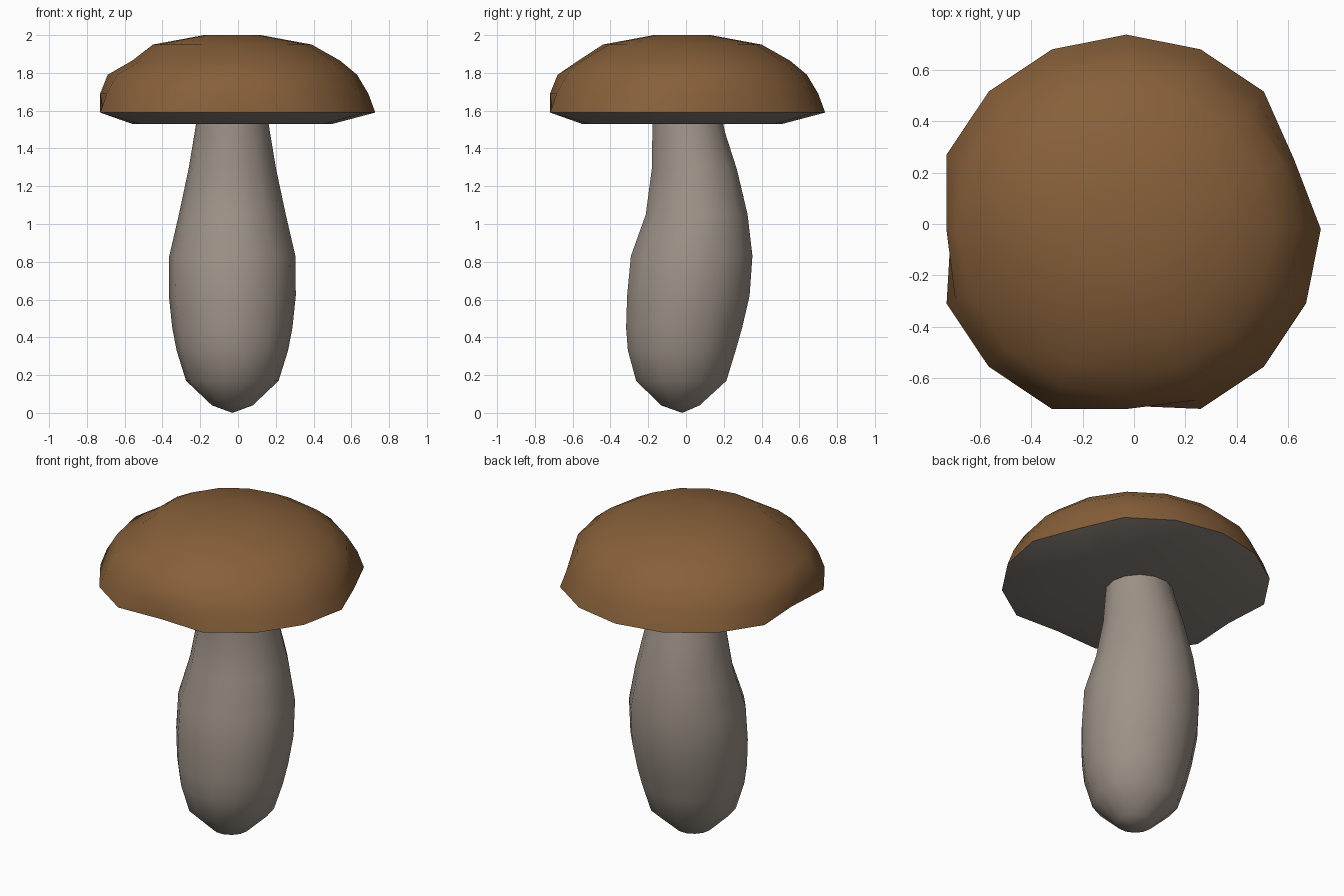
import bpy, bmesh
from math import cos, sin, pi, radians

if "Cube" in bpy.data.objects:
    bpy.data.objects.remove(bpy.data.objects["Cube"])

def material(name, rgb):
    m = bpy.data.materials.new(name)
    m.diffuse_color = (*rgb, 1)
    m.use_nodes = True
    m.node_tree.nodes["Principled BSDF"].inputs["Base Color"].default_value = m.diffuse_color
    return m

def loft(name, rings, mats, bottom_pole=None, top_pole=None, gill_rings=0):
    """Skin a bottom-to-top list of point rings, closing ends with a pole."""
    bm = bmesh.new()
    vr = [[bm.verts.new(p) for p in r] for r in rings]
    n = len(vr[0])
    for k, (a, b) in enumerate(zip(vr, vr[1:])):
        for i in range(n):
            j = (i + 1) % n
            f = bm.faces.new((a[i], a[j], b[j], b[i]))
            f.material_index = 1 if k < gill_rings else 0
    for pole, ring, flip in ((bottom_pole, vr[0], True), (top_pole, vr[-1], False)):
        if pole:
            c = bm.verts.new(pole)
            for i in range(n):
                a, b = ring[i], ring[(i + 1) % n]
                f = bm.faces.new((b, a, c) if flip else (a, b, c))
                f.material_index = 1 if flip and gill_rings else 0
    bmesh.ops.recalc_face_normals(bm, faces=bm.faces)
    me = bpy.data.meshes.new(name)
    bm.to_mesh(me)
    bm.free()
    ob = bpy.data.objects.new(name, me)
    bpy.context.collection.objects.link(ob)
    for m in mats:
        me.materials.append(m)
    bpy.ops.object.select_all(action='DESELECT')
    ob.select_set(True)
    bpy.context.view_layer.objects.active = ob
    bpy.ops.object.shade_smooth_by_angle(angle=radians(60))
    return ob

brown = material("cap_brown", (0.24, 0.115, 0.042))
gill = material("gill_grey", (0.26, 0.22, 0.19))
pale = material("stem_grey", (0.34, 0.29, 0.245))

# Cap: 16-sided dome, its rim nicked in three places and the dome shaved in two
CX, CY, N = -0.03, -0.02, 16
profile = [(0.53, 1.53), (0.757, 1.59), (0.72, 1.69), (0.66, 1.79),
           (0.57, 1.865), (0.42, 1.95), (0.15, 2.0)]
dents = {(1, 1): 0.05, (1, 8): 0.075, (1, 12): 0.07,
         (2, 1): 0.03, (2, 8): 0.02, (2, 12): 0.02,
         (4, 8): 0.04, (4, 9): 0.05, (4, 10): 0.05, (4, 12): 0.02}
rings = []
for k, (r, z) in enumerate(profile):
    ring = []
    for i in range(N):
        a, q = 2 * pi * i / N, r - dents.get((k, i), 0)
        ring.append((CX + q * cos(a), CY + q * sin(a), z))
    rings.append(ring)
loft("mushroom_cap", rings, [brown, gill], (CX, CY, 1.53), (CX, CY, 2.0), gill_rings=1)

# Stem: bulbous, leaning section rings given as z, half width x, y min, y max
sections = [(0.04, 0.108, -0.135, 0.075), (0.17, 0.245, -0.27, 0.22),
            (0.33, 0.295, -0.315, 0.27), (0.45, 0.318, -0.325, 0.305),
            (0.62, 0.336, -0.32, 0.345), (0.83, 0.334, -0.30, 0.36),
            (1.05, 0.283, -0.22, 0.333), (1.29, 0.232, -0.187, 0.275),
            (1.48, 0.2, -0.183, 0.213), (1.56, 0.188, -0.18, 0.195)]
S = 14
rings = []
for z, w, y0, y1 in sections:
    rings.append([(CX + w * cos(2 * pi * i / S),
                   (y0 + y1) / 2 + (y1 - y0) / 2 * sin(2 * pi * i / S), z)
                  for i in range(S)])
loft("mushroom_stem", rings, [pale], bottom_pole=(CX, CY, 0.0), top_pole=(CX, 0.01, 1.56))
